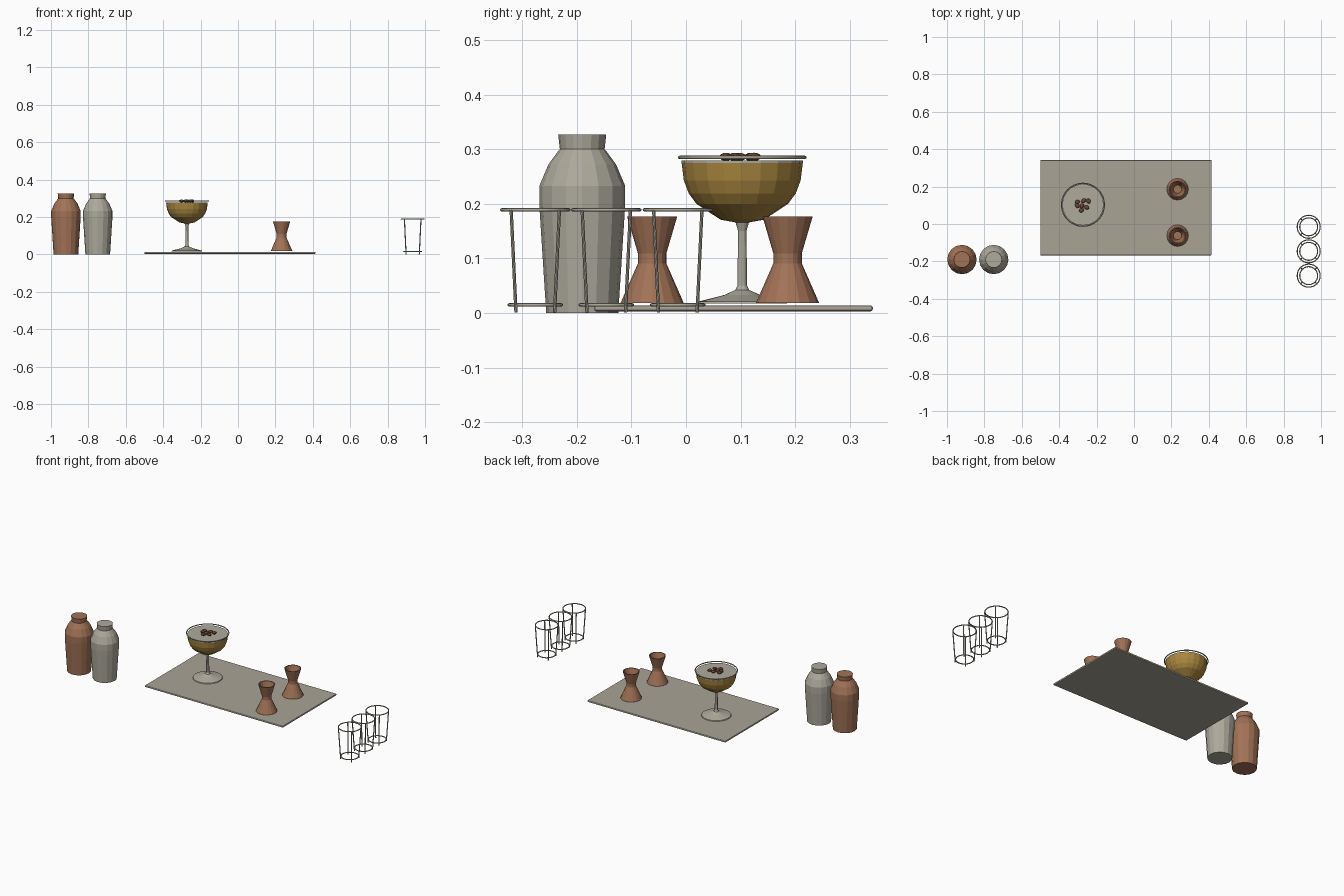
import bpy, bmesh, math
from mathutils import Vector

if "Cube" in bpy.data.objects:
    bpy.data.objects.remove(bpy.data.objects["Cube"], do_unlink=True)


def material(name, rgb):
    m = bpy.data.materials.new(name)
    m.use_nodes = True
    m.diffuse_color = (*rgb, 1)
    m.node_tree.nodes["Principled BSDF"].inputs["Base Color"].default_value = (*rgb, 1)
    return m


COPPER = material("copper", (0.36, 0.17, 0.095))
SILVER = material("warm silver", (0.42, 0.40, 0.33))
STONE = material("tray grey", (0.40, 0.37, 0.30))
GOLD = material("golden drink", (0.40, 0.24, 0.05))
BEAN = material("coffee brown", (0.15, 0.065, 0.035))


def finish(bm, name, mat, location=(0, 0, 0)):
    bmesh.ops.recalc_face_normals(bm, faces=bm.faces)
    mesh = bpy.data.meshes.new(name)
    bm.to_mesh(mesh)
    bm.free()
    mesh.materials.append(mat)
    obj = bpy.data.objects.new(name, mesh)
    obj.location = location
    bpy.context.collection.objects.link(obj)
    return obj


def lathe(name, profile, mat, location, sides=16):
    """Revolve (radius, height) points and cap both ends."""
    bm = bmesh.new()
    rings = []
    for r, z in profile:
        angles = [math.tau * i / sides for i in range(sides)]
        rings.append([bm.verts.new((r * math.cos(a), r * math.sin(a), z)) for a in angles])
    for low, high in zip(rings, rings[1:]):
        for i in range(sides):
            j = (i + 1) % sides
            bm.faces.new((low[i], low[j], high[j], high[i]))
    bm.faces.new(rings[0])
    bm.faces.new(rings[-1])
    return finish(bm, name, mat, location)


def ring(name, radius, thickness, mat, location):
    bpy.ops.mesh.primitive_torus_add(major_radius=radius, minor_radius=thickness,
                                     major_segments=32, minor_segments=8, location=location)
    obj = bpy.context.object
    obj.name = name
    obj.data.materials.append(mat)
    bpy.ops.object.shade_smooth()
    return obj


def rod(name, start, end, radius, mat):
    start, end = Vector(start), Vector(end)
    bm = bmesh.new()
    bmesh.ops.create_cone(bm, cap_ends=True, segments=8, radius1=radius,
                          radius2=radius, depth=(end - start).length)
    obj = finish(bm, name, mat, (start + end) / 2)
    obj.rotation_euler = (end - start).to_track_quat("Z", "Y").to_euler()
    return obj


# Two shakers
shaker = [(0.066, 0), (0.0785, 0.195), (0.0785, 0.233), (0.062, 0.272),
          (0.043, 0.298), (0.041, 0.300), (0.044, 0.327)]
for name, x, mat in (("copper_shaker", -0.92, COPPER), ("silver_shaker", -0.75, SILVER)):
    lathe(name, shaker, mat, (x, -0.19, 0))

# Flat tray with rounded edges
bm = bmesh.new()
bmesh.ops.create_cube(bm, size=1)
bmesh.ops.scale(bm, vec=(0.915, 0.51, 0.011), verts=bm.verts)
tray = finish(bm, "tray", STONE, (-0.043, 0.087, 0.0085))
bevel = tray.modifiers.new("rounded edges", "BEVEL")
bevel.width = 0.004
bevel.segments = 2

# Stemmed glass: foot and stem, drink, foam and rim
CX, CY = -0.273, 0.103
lathe("glass_stem", [(0.082, 0.017), (0.080, 0.021), (0.033, 0.033), (0.013, 0.042),
                     (0.009, 0.05), (0.0075, 0.15), (0.013, 0.168)], SILVER, (CX, CY, 0), 20)
lathe("drink_bowl", [(0.013, 0.166), (0.04, 0.171), (0.084, 0.2), (0.098, 0.219),
                     (0.107, 0.243), (0.111, 0.275)], GOLD, (CX, CY, 0), 20)
lathe("foam", [(0.111, 0.275), (0.111, 0.279)], SILVER, (CX, CY, 0), 20)
ring("glass_rim", 0.115, 0.003, SILVER, (CX, CY, 0.285))

# Coffee beans on the foam
beans = [(-0.03, 0.015), (0.004, 0.022), (0.03, 0.02), (0.02, -0.014),
         (-0.008, -0.03), (-0.006, -0.006), (-0.03, -0.005)]
for i, (dx, dy) in enumerate(beans):
    bm = bmesh.new()
    bmesh.ops.create_uvsphere(bm, u_segments=10, v_segments=6, radius=1)
    bmesh.ops.scale(bm, vec=(0.014, 0.011, 0.0075), verts=bm.verts)
    bean = finish(bm, f"bean_{i + 1}", BEAN, (CX + dx, CY + dy, 0.286))
    bean.rotation_euler.z = i * 0.9

# Double-ended measuring cups, hollow at both ends
cup = [(0.022, 0.106), (0.041, 0.177), (0.046, 0.177), (0.026, 0.109),
       (0.026, 0.091), (0.058, 0.018), (0.054, 0.018), (0.022, 0.092)]
for name, y in (("front_measuring_cup", -0.062), ("back_measuring_cup", 0.186)):
    lathe(name, cup, COPPER, (0.233, y, 0))

# Three open frame tumblers: two rings joined by four tapering rods
GX = 0.934
for n, y in enumerate((-0.276, -0.146, -0.015)):
    ring(f"tumbler_{n + 1}_top_ring", 0.0615, 0.003, SILVER, (GX, y, 0.189))
    ring(f"tumbler_{n + 1}_base_ring", 0.048, 0.003, SILVER, (GX, y, 0.015))
    for k in range(4):
        a = math.radians(45 + 90 * k)
        c, s = math.cos(a), math.sin(a)
        rod(f"tumbler_{n + 1}_rod_{k + 1}", (GX + 0.05 * c, y + 0.05 * s, 0.001),
            (GX + 0.0625 * c, y + 0.0625 * s, 0.189), 0.003, SILVER)
